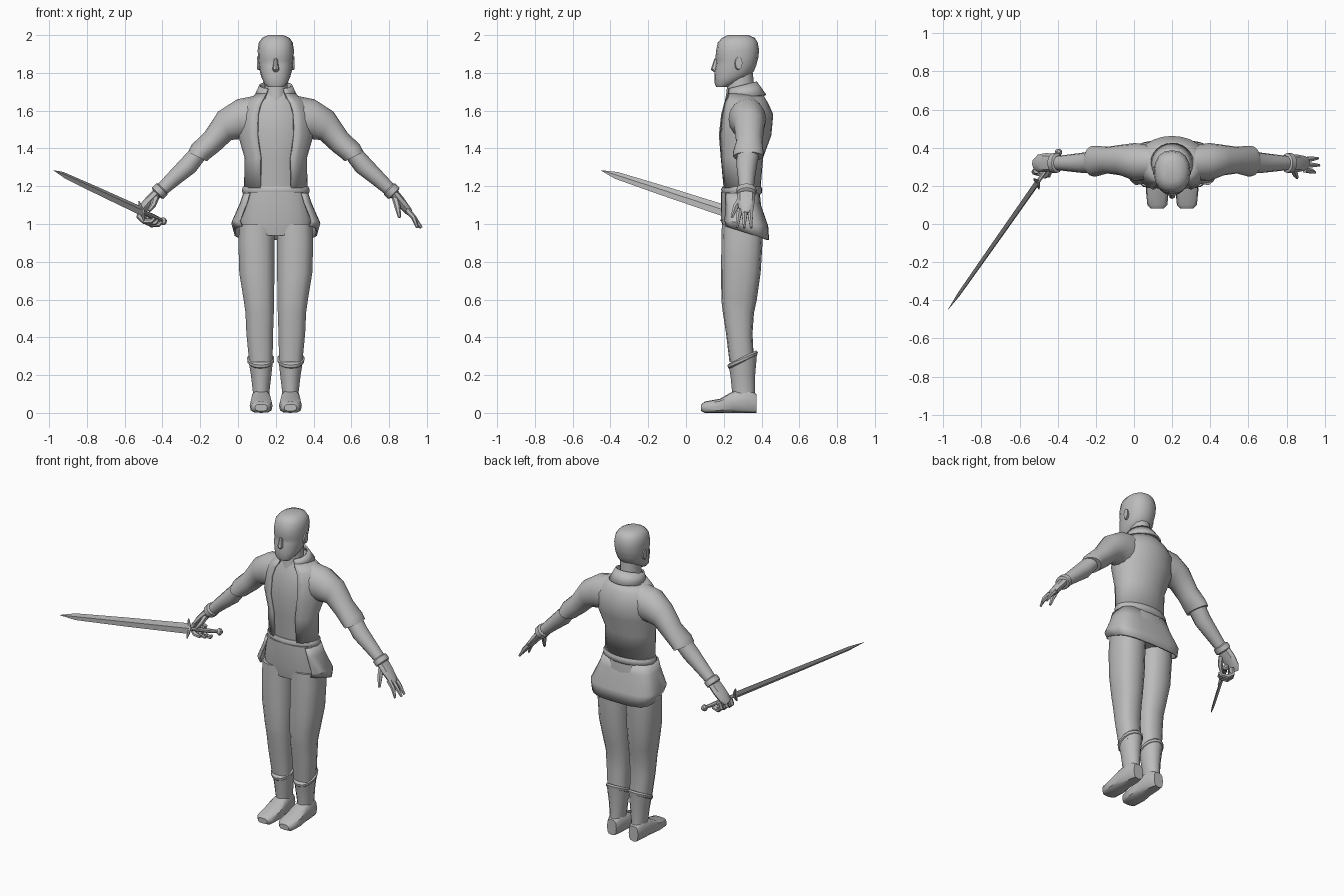
import bpy, bmesh, math
from mathutils import Vector as V

grey = bpy.data.materials.new("plain_grey")
grey.diffuse_color = (0.5, 0.5, 0.5, 1)
CX = 0.2  # the figure stands off-centre; parts are built around its own midline


def finish(name, bm, mirror=False, thick=0, angle=40):
    bmesh.ops.recalc_face_normals(bm, faces=bm.faces)
    me = bpy.data.meshes.new(name)
    bm.to_mesh(me)
    bm.free()
    me.materials.append(grey)
    me.shade_smooth()
    me.set_sharp_from_angle(angle=math.radians(angle))
    ob = bpy.data.objects.new(name, me)
    bpy.context.collection.objects.link(ob)
    ob.location.x = CX
    if thick:
        m = ob.modifiers.new("thickness", 'SOLIDIFY')
        m.thickness = thick
    if mirror:
        ob.modifiers.new("mirror", 'MIRROR')
    return ob


def loft(name, rings, n=16, power=1, gap=0, cap=True, **kw):
    """Skin rings (centre, axis a, axis b); leave out gap columns each side of angle 0."""
    bm = bmesh.new()
    sp = lambda v: math.copysign(abs(v) ** power, v) if abs(v) > 1e-6 else 0
    rows = []
    for c, a, b in rings:
        rows.append([bm.verts.new(V(c) + V(a) * sp(math.sin(t)) + V(b) * sp(math.cos(t)))
                     for t in (2 * math.pi * i / n for i in range(n))])
    for r, q in zip(rows, rows[1:]):
        for i in range(gap, n - gap):
            j = (i + 1) % n
            bm.faces.new((r[i], r[j], q[j], q[i]))
    if cap and not gap:
        bm.faces.new(rows[0])
        bm.faces.new(rows[-1])
    return finish(name, bm, **kw)


def level(z, u0, u1, y0, y1, tilt=0):
    """Horizontal ring; angle 0 is the front, tilt raises the back."""
    return ((u0 + u1) / 2, (y0 + y1) / 2, z), ((u1 - u0) / 2, 0, 0), (0, (y0 - y1) / 2, -tilt)


def body(z, h, y0, y1, tilt=0):
    return level(z, -h, h, y0, y1, tilt)


def limb(top, bot, y0, y1):
    """Ring across a sideways limb, from its upper and lower outline points (u, z)."""
    t, b = V((top[0], 0, top[1])), V((bot[0], 0, bot[1]))
    return (t + b) / 2 + V((0, (y0 + y1) / 2, 0)), (0, (y1 - y0) / 2, 0), (t - b) / 2


def tube(name, pts, radii, flat=1, n=8, **kw):
    """Tapered tube along points; flat scales its y-leaning width."""
    rings = []
    for i, (p, r) in enumerate(zip(pts, radii)):
        d = (V(pts[min(i + 1, len(pts) - 1)]) - V(pts[max(i - 1, 0)])).normalized()
        side = d.cross(V((0, 1, 0)))
        side = side.normalized() if side.length > 0.1 else V((1, 0, 0))
        rings.append((p, d.cross(side) * r * flat, side * r))
    return loft(name, rings, n=n, **kw)


# head, nose, ears, neck
loft("head", [body(*r) for r in (
    (1.725, .042, .16, .22), (1.745, .062, .152, .26), (1.78, .077, .151, .33),
    (1.81, .085, .151, .36), (1.84, .090, .156, .372), (1.862, .093, .160, .378),
    (1.875, .094, .155, .382), (1.92, .096, .16, .387), (1.96, .090, .168, .38),
    (1.985, .073, .19, .365), (2.0, .040, .22, .33))], power=.88)
loft("nose", [body(1.805, .012, .146, .18), body(1.818, .019, .131, .18),
              body(1.84, .014, .138, .18), body(1.875, .010, .15, .18)], n=8)
loft("ear", [((.086, .275, 1.85), (0, .020, 0), (0, 0, .036)),
             ((.100, .280, 1.852), (0, .019, 0), (0, 0, .034))], n=8, mirror=True)
loft("neck", [body(1.62, .075, .20, .37), body(1.70, .062, .215, .36),
              body(1.80, .060, .22, .355)], n=12)

# shirt under an open jacket
trunk = ((1.19, .168, .185, .395), (1.35, .165, .170, .408), (1.47, .200, .160, .452),
         (1.58, .195, .172, .462), (1.64, .165, .188, .435), (1.69, .105, .207, .405))
loft("shirt", [body(z, h - .014, a + .014, b - .014) for z, h, a, b in trunk], n=24)
loft("jacket", [body(*r) for r in trunk], n=24, gap=2, thick=.014)
loft("collar", [body(1.675, .115, .205, .425, .01), body(1.735, .088, .215, .375, .02)],
     n=24, gap=2, thick=.01)
loft("jacket_hem", [body(z, h, .365 - h, .225 + h) for z, h in (
    (1.155, .168), (1.165, .177), (1.185, .179), (1.198, .172), (1.2, .155))], n=24)

# hips and the split skirt that wraps round the back
loft("hips", [body(.94, .185, .20, .40), body(1.03, .192, .185, .405),
              body(1.17, .168, .185, .39)], n=20, power=.8)
loft("jacket_skirt", [body(1.165, .172, .19, .385), body(1.11, .19, .19, .395, -.005),
                      body(1.005, .236, .18, .435, -.015), body(.955, .222, .185, .44, -.04)],
     n=24, gap=3, power=.6, thick=.01)

# trouser legs
loft("trouser_leg", [level(*r) for r in (
    (1.0, .006, .195, .19, .41), (.90, .005, .200, .187, .405), (.74, .005, .195, .186, .395),
    (.60, .008, .172, .187, .375), (.53, .009, .162, .195, .360), (.42, .013, .157, .212, .352),
    (.27, .016, .142, .23, .36))], n=14, power=.8, mirror=True)

# boots
loft("boot_shaft", [level(*r) for r in (
    (.04, .036, .122, .25, .368), (.10, .034, .121, .245, .366), (.20, .022, .133, .235, .366),
    (.285, .013, .146, .225, .376, .03))], n=14, mirror=True)
loft("boot_cuff", [level(z, .08 - w, .08 + w, .30 - w * 1.1, .30 + w * 1.1, .035) for z, w in (
    (.268, .062), (.274, .071), (.288, .073), (.296, .066))], n=14, mirror=True)
loft("boot_foot", [(((a + b) / 2, y, (c + d) / 2), ((b - a) / 2, 0, 0), (0, 0, (d - c) / 2))
                   for y, a, b, c, d in (
    (.08, .045, .110, .010, .045), (.10, .025, .130, .0, .060), (.18, .017, .138, .0, .075),
    (.25, .026, .130, .0, .115), (.33, .030, .125, .0, .13), (.372, .045, .112, .0, .10))],
     n=12, power=.65, mirror=True)

# sleeves, forearms, wrist bands
loft("sleeve", [limb(*r) for r in (
    ((.08, 1.685), (.12, 1.44), .23, .41), ((.205, 1.66), (.185, 1.45), .225, .425),
    ((.305, 1.595), (.235, 1.445), .255, .415), ((.378, 1.485), (.30, 1.385), .265, .405),
    ((.445, 1.42), (.345, 1.35), .25, .41), ((.465, 1.382), (.366, 1.332), .25, .41),
    ((.455, 1.377), (.376, 1.337), .265, .395))], mirror=True)
loft("forearm", [limb(*r) for r in (
    ((.44, 1.41), (.37, 1.35), .27, .39), ((.50, 1.345), (.425, 1.275), .267, .375),
    ((.57, 1.27), (.505, 1.215), .275, .365), ((.648, 1.185), (.595, 1.145), .285, .355))],
     n=12, mirror=True)
tube("wrist_band", [(.598, .32, 1.19), (.603, .32, 1.185), (.625, .32, 1.163), (.630, .32, 1.158)],
     [.032, .042, .042, .032], flat=1.25, n=12, mirror=True)

# open hand
tube("open_palm", [(.61, .32, 1.18), (.655, .318, 1.125), (.70, .318, 1.07), (.712, .318, 1.055)],
     [.026, .026, .021, .015], flat=1.8)
for i, (y, tip, ty) in enumerate(((.285, .75, .27), (.311, .772, .308), (.338, .765, .345))):
    tube(f"open_finger_{i + 1}", [(.695, y, 1.075), (.73, (y + ty) / 2, 1.035), (tip, ty, .98)],
         [.016, .014, .007], n=6)
tube("open_thumb", [(.632, .295, 1.14), (.645, .262, 1.09), (.655, .243, 1.035)],
     [.018, .016, .008], n=6)

# sword, laid along its own axis from the guard
guard = V((-.505 - CX, .22, 1.065))
along = (V((-.976 - CX, -.45, 1.284)) - guard)
reach = along.length
along.normalize()
flat_side = along.cross(V((0, 0, 1))).normalized()
if flat_side.x < 0:
    flat_side.negate()
up = along.cross(flat_side)
up = up if up.z > 0 else -up
wide = up * .9 - flat_side * .43
thin = along.cross(wide)


def sword_part(name, rows, n):
    return loft(name, [(guard + along * s, wide * w, thin * t) for s, w, t in rows], n=n, angle=30)


sword_part("sword_blade", ((0, .032, .010), (reach * .5, .027, .009),
                           (reach * .88, .020, .007), (reach, .001, .001)), 4)
sword_part("sword_grip", ((-.19, .010, .010), (-.10, .014, .014), (0, .011, .011)), 8)
sword_part("sword_pommel", ((-.215, .008, .008), (-.205, .020, .018), (-.19, .022, .020),
                            (-.175, .008, .008)), 8)
loft("sword_crossguard", [(guard + wide * s + along * abs(s) * .2, along * r, thin * r)
                          for s, r in ((-.06, .004), (-.035, .009), (0, .013),
                                       (.035, .009), (.06, .004))], n=8)

# hand closed round the grip
grip = guard + along * -.085
tube("closed_palm", [(-.61, .32, 1.18), (-.66, .322, 1.13), (-.70, .318, 1.085), (-.72, .31, 1.06)],
     [.026, .028, .026, .018], flat=1.8)
for i, s in enumerate((-.035, 0, .035)):
    o = grip + along * s
    tube(f"closed_finger_{i + 1}", [o + V(p) for p in (
        (-.035, .02, .02), (-.045, .015, -.015), (-.02, .005, -.038), (.02, -.005, -.036),
        (.035, -.008, -.02))], [.017, .017, .015, .013, .008], n=6)
tube("closed_thumb", [(-.635, .29, 1.14), (-.650, .262, 1.10), (-.672, .245, 1.07)],
     [.018, .016, .009], n=6)
